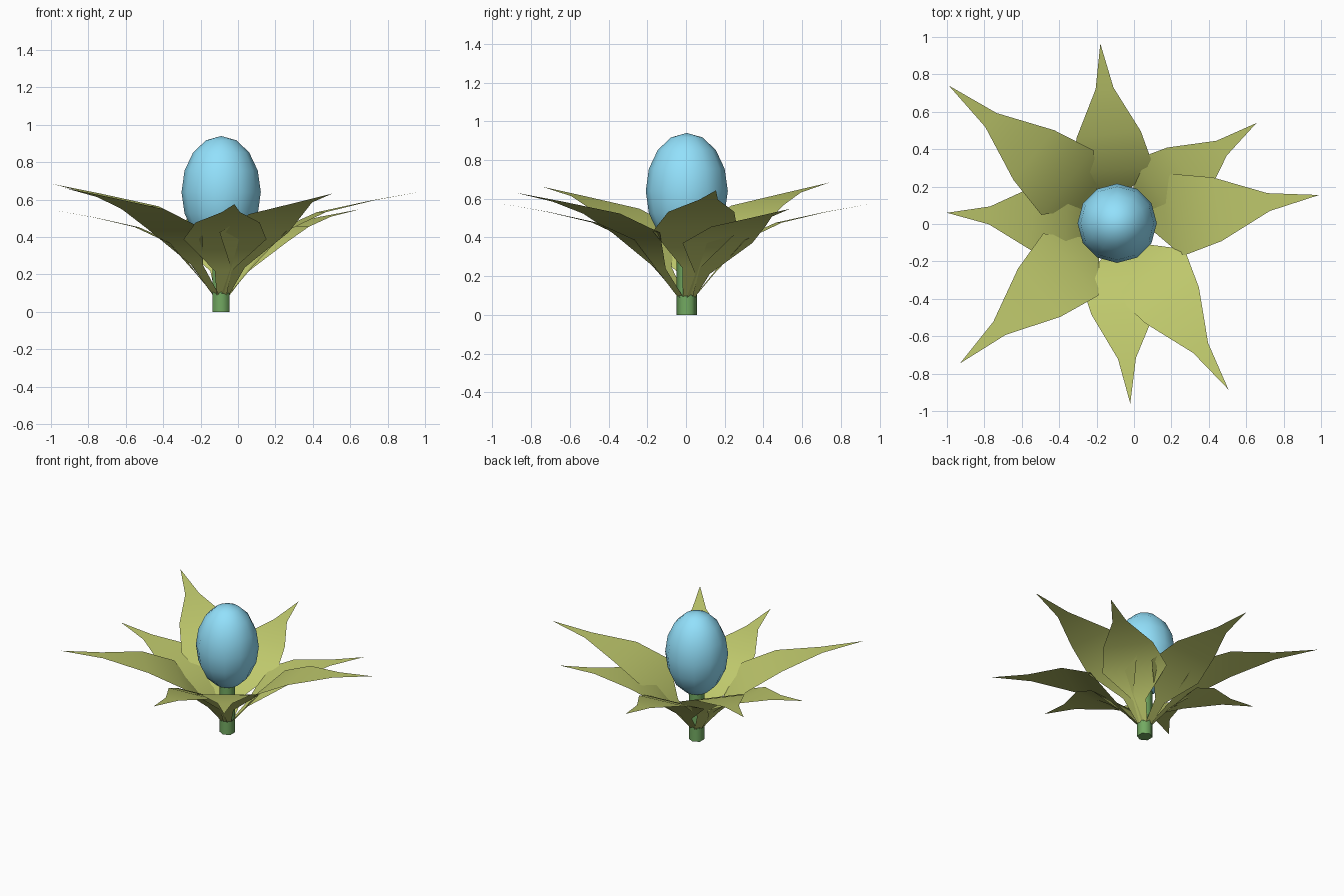
import bpy, bmesh, math
from mathutils import Vector

if "Cube" in bpy.data.objects:
    bpy.data.objects.remove(bpy.data.objects["Cube"])

CX, CY = -0.09, 0.004


def material(name, rgb):
    m = bpy.data.materials.new(name)
    m.diffuse_color = (*rgb, 1)
    m.use_nodes = True
    m.node_tree.nodes["Principled BSDF"].inputs["Base Color"].default_value = m.diffuse_color
    return m


GREEN = material("stem_green", (0.17, 0.40, 0.12))
LEAF = material("leaf_olive", (0.52, 0.58, 0.15))
BLUE = material("bud_blue", (0.29, 0.75, 0.97))

# Hexagonal stem
bpy.ops.mesh.primitive_cylinder_add(vertices=6, radius=0.052, depth=0.40,
                                    location=(CX, CY, 0.20))
stem = bpy.context.object
stem.name = "stem"
stem.data.materials.append(GREEN)
bpy.ops.object.shade_smooth_by_angle(angle=math.radians(65))

# Egg-shaped bud
bpy.ops.mesh.primitive_uv_sphere_add(segments=12, ring_count=8, radius=1,
                                     location=(CX, CY, 0.64))
bud = bpy.context.object
bud.name = "bud"
bud.scale = (0.212, 0.212, 0.30)
bud.data.materials.append(BLUE)
bpy.ops.object.shade_smooth()

# Leaf outline: distance and height (both scaled by reach), fixed half width
PROFILE = [(0.0, 0.0, 0.02), (0.15, 0.18, 0.045), (0.295, 0.355, 0.222),
           (0.495, 0.447, 0.172), (0.75, 0.505, 0.048)]


def leaf(name, tip_x, tip_y):
    out = Vector((tip_x - CX, tip_y - CY, 0))
    reach = out.length
    out.normalize()
    side = Vector((-out.y, out.x, 0))
    base = Vector((CX, CY, 0.045))
    bm = bmesh.new()
    rows = []
    for r, z, w in PROFILE:
        mid = base + out * r * reach + Vector((0, 0, z * reach))
        rows.append([bm.verts.new(mid + side * w * k) for k in (-1, 1)])
    for (a, b), (c, d) in zip(rows, rows[1:]):
        bm.faces.new((a, c, d, b))
    tip = bm.verts.new(base + out * reach + Vector((0, 0, 0.549 * reach)))
    bm.faces.new((rows[-1][0], tip, rows[-1][1]))
    for f in bm.faces:
        f.smooth = True
    mesh = bpy.data.meshes.new(name)
    bm.to_mesh(mesh)
    bm.free()
    mesh.materials.append(LEAF)
    bpy.context.collection.objects.link(bpy.data.objects.new(name, mesh))


# Ring of eight leaves, placed by their tips
TIPS = [(0.99, 0.155), (0.655, 0.54), (-0.18, 0.965), (-0.99, 0.74),
        (-1.0, 0.06), (-0.93, -0.745), (-0.02, -0.96), (0.505, -0.885)]
for i, (x, y) in enumerate(TIPS):
    leaf(f"leaf_{i + 1}", x, y)
